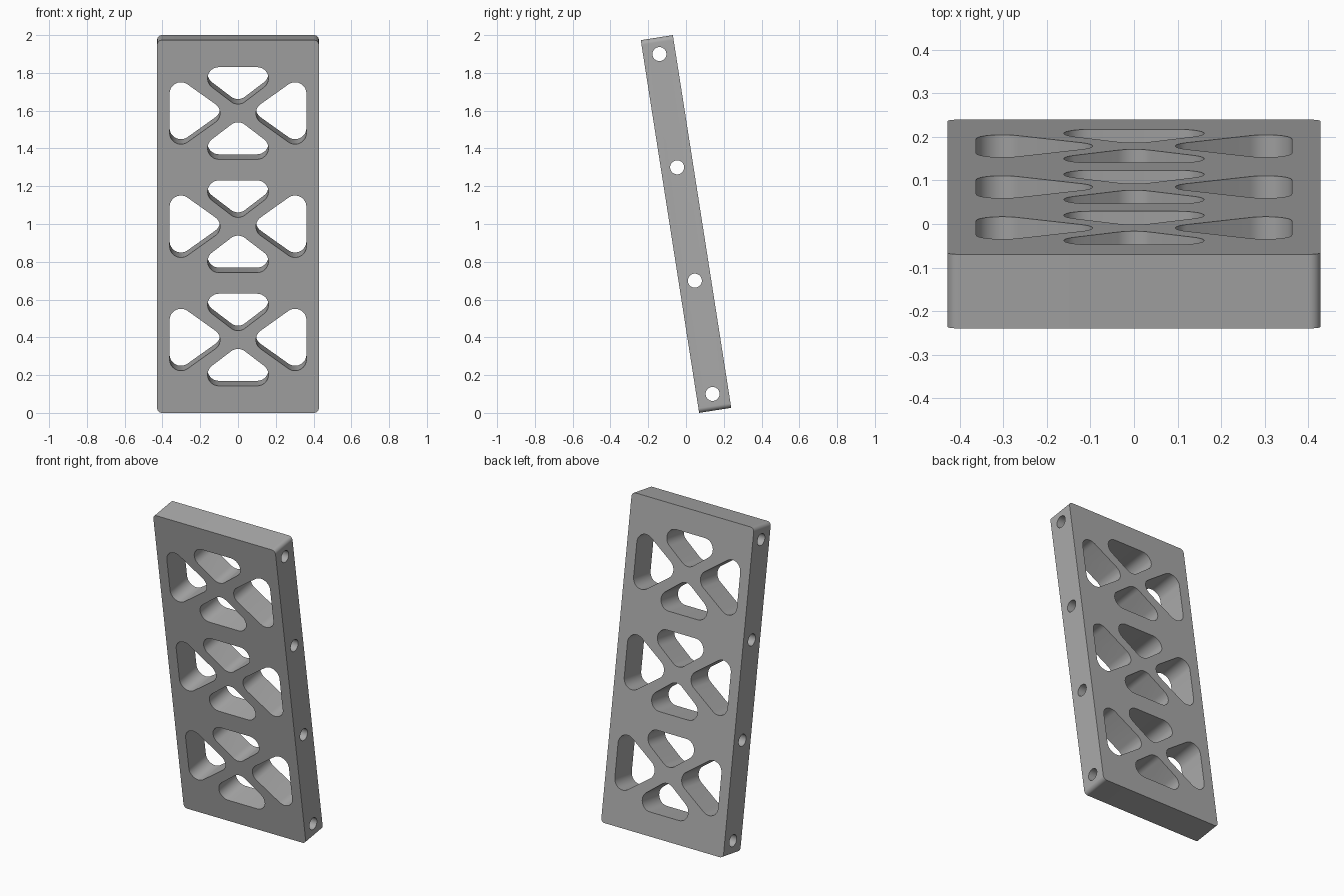
import bpy
import bmesh
import math
from mathutils import Matrix, Vector

cube = bpy.data.objects.get("Cube")
if cube:
    bpy.data.objects.remove(cube, do_unlink=True)

LENGTH, WIDTH, THICK = 1.997, 0.856, 0.172
TILT = math.radians(8.9)
PITCH = 0.607          # spacing of the cut-out groups and of the side bores

grey = bpy.data.materials.new("plain grey")
grey.use_nodes = True
colour = (0.4, 0.4, 0.4, 1)
grey.diffuse_color = colour
grey.node_tree.nodes["Principled BSDF"].inputs["Base Color"].default_value = colour


def rounded(centres, radius, steps=12):
    """Outline around equal circles at counter-clockwise convex corners."""
    pts, n = [], len(centres)
    for i, c in enumerate(centres):
        c = Vector(c)
        d_in = c - Vector(centres[i - 1])
        d_out = Vector(centres[(i + 1) % n]) - c
        start = math.atan2(d_in.y, d_in.x) - math.pi / 2
        turn = (math.atan2(d_out.y, d_out.x) - math.pi / 2 - start) % (2 * math.pi)
        for k in range(steps + 1):
            a = start + turn * k / steps
            pts.append(c + radius * Vector((math.cos(a), math.sin(a))))
    return pts


def prism(bm, outline, depth, matrix=Matrix()):
    """Extrude an outline along local z, centred on zero."""
    low = [bm.verts.new(matrix @ Vector((p.x, p.y, -depth / 2))) for p in outline]
    high = [bm.verts.new(matrix @ Vector((p.x, p.y, depth / 2))) for p in outline]
    bm.faces.new(low[::-1])
    bm.faces.new(high)
    for i in range(len(low)):
        j = (i + 1) % len(low)
        bm.faces.new((low[i], low[j], high[j], high[i]))


def make_object(name, bm):
    bmesh.ops.recalc_face_normals(bm, faces=bm.faces)
    mesh = bpy.data.meshes.new(name)
    bm.to_mesh(mesh)
    bm.free()
    mesh.materials.append(grey)
    obj = bpy.data.objects.new(name, mesh)
    bpy.context.collection.objects.link(obj)
    return obj


# Slab with rounded corners, lying flat: x is width, y is length
edge = 0.025
w, h = WIDTH / 2 - edge, LENGTH / 2 - edge
bm = bmesh.new()
prism(bm, rounded([(-w, -h), (w, -h), (w, h), (-w, h)], edge), THICK)
panel = make_object("lattice_panel", bm)

# Rounded triangular cut-outs: four around each crossing
bm = bmesh.new()
r = 0.06
end_tri = rounded([(0, 0.109), (0.101, 0.187), (-0.101, 0.187)], r)
side_tri = rounded([(0.155, 0), (0.302, -0.106), (0.302, 0.106)], r)
for row in (-1, 0, 1):
    place = Matrix.Translation((0, row * PITCH, 0))
    for turn in (0, math.pi):
        m = place @ Matrix.Rotation(turn, 4, "Z")
        prism(bm, end_tri, THICK * 2, m)
        prism(bm, side_tri, THICK * 2, m)

# Round bores running across the width
for row in (-1.5, -0.5, 0.5, 1.5):
    m = Matrix.Translation((0, row * PITCH, 0)) @ Matrix.Rotation(math.pi / 2, 4, "Y")
    bmesh.ops.create_cone(bm, cap_ends=True, segments=48, radius1=0.037,
                          radius2=0.037, depth=WIDTH * 1.2, matrix=m)
cutter = make_object("cutter", bm)
cutter.hide_render = True

cut = panel.modifiers.new("cutouts", "BOOLEAN")
cut.operation = "DIFFERENCE"
cut.solver = "EXACT"
cut.object = cutter
bpy.ops.object.select_all(action="DESELECT")
panel.select_set(True)
bpy.context.view_layer.objects.active = panel
bpy.ops.object.modifier_apply(modifier=cut.name)
bpy.data.objects.remove(cutter, do_unlink=True)

# Stand the panel up, leaning towards the front
panel.data.transform(Matrix.Translation((0, 0, 1))
                     @ Matrix.Rotation(math.pi / 2 + TILT, 4, "X"))
bpy.ops.object.shade_smooth_by_angle(angle=math.radians(30))
